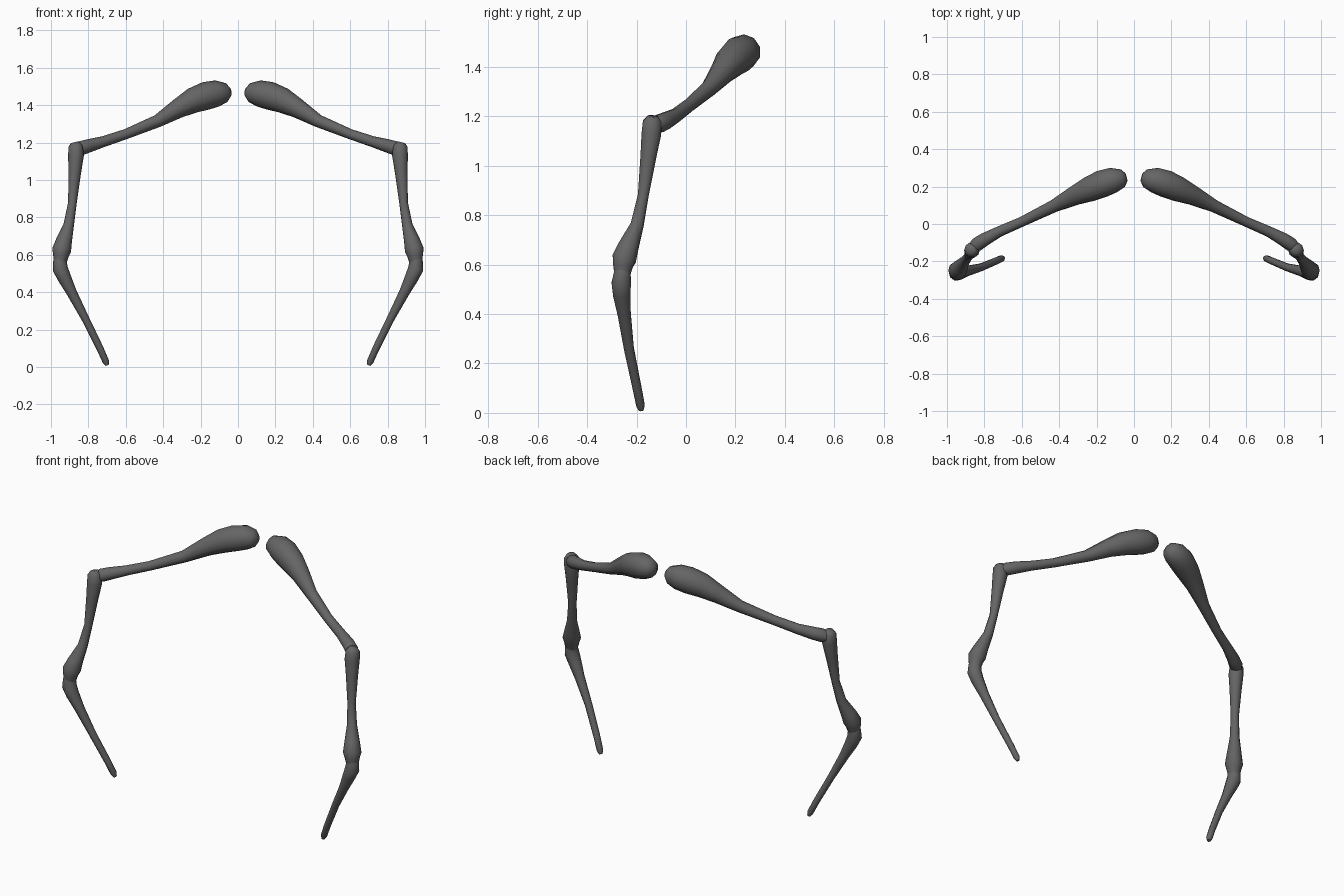
import bpy, bmesh, math
from mathutils import Vector

cube = bpy.data.objects.get("Cube")
if cube:
    bpy.data.objects.remove(cube)

grey = bpy.data.materials.new("dark grey")
grey.use_nodes = True
GREY = (0.13, 0.13, 0.13, 1)
grey.diffuse_color = GREY
grey.node_tree.nodes["Principled BSDF"].inputs["Base Color"].default_value = GREY
SIDES = 10


def limb(name, stations):
    """Sweep round sections (x, y, z, radius) along a path, mirrored in x."""
    pts = [Vector(s[:3]) for s in stations]
    bm = bmesh.new()
    rings = []
    for i, s in enumerate(stations):
        t = (pts[min(i + 1, len(pts) - 1)] - pts[max(i - 1, 0)]).normalized()
        u = t.cross(Vector((0, 1, 0))).normalized()
        v = t.cross(u)
        rings.append([bm.verts.new(pts[i] + s[3] * (u * math.cos(a) + v * math.sin(a)))
                      for a in (math.tau * k / SIDES for k in range(SIDES))])
    for a, b in zip(rings, rings[1:]):
        for k in range(SIDES):
            n = (k + 1) % SIDES
            bm.faces.new((a[k], a[n], b[n], b[k]))
    bm.faces.new(rings[0])
    bm.faces.new(rings[-1])
    bmesh.ops.recalc_face_normals(bm, faces=bm.faces)
    me = bpy.data.meshes.new(name)
    bm.to_mesh(me)
    bm.free()
    me.materials.append(grey)
    ob = bpy.data.objects.new(name, me)
    bpy.context.collection.objects.link(ob)
    ob.modifiers.new("mirror", 'MIRROR').use_mirror_merge = False
    bpy.ops.object.select_all(action='DESELECT')
    ob.select_set(True)
    bpy.context.view_layer.objects.active = ob
    bpy.ops.object.shade_smooth_by_angle(angle=math.radians(60))


# Upper segment: bulbous root thinning towards the knee
limb("upper_legs", [
    (0.04, 0.25, 1.468, 0.022), (0.06, 0.245, 1.467, 0.05),
    (0.11, 0.235, 1.463, 0.07), (0.17, 0.215, 1.45, 0.075),
    (0.24, 0.185, 1.425, 0.068), (0.32, 0.15, 1.382, 0.052),
    (0.43, 0.095, 1.315, 0.034), (0.60, 0.012, 1.245, 0.027),
    (0.72, -0.04, 1.205, 0.029), (0.80, -0.083, 1.182, 0.036),
    (0.84, -0.11, 1.17, 0.038), (0.87, -0.13, 1.16, 0.025)])

# Middle segment: knee down to the flared ankle joint
limb("middle_legs", [
    (0.873, -0.135, 1.2, 0.022), (0.868, -0.137, 1.18, 0.039),
    (0.866, -0.14, 1.13, 0.042), (0.873, -0.152, 1.04, 0.034),
    (0.885, -0.173, 0.88, 0.023), (0.905, -0.198, 0.76, 0.028),
    (0.93, -0.232, 0.675, 0.043), (0.943, -0.25, 0.625, 0.051),
    (0.947, -0.255, 0.595, 0.042), (0.95, -0.258, 0.56, 0.034)])

# Lower segment: ankle tapering to the foot tip
limb("lower_legs", [
    (0.949, -0.257, 0.59, 0.034), (0.952, -0.258, 0.565, 0.036),
    (0.95, -0.262, 0.525, 0.041), (0.93, -0.26, 0.48, 0.037),
    (0.89, -0.25, 0.40, 0.028), (0.817, -0.231, 0.26, 0.021),
    (0.738, -0.198, 0.10, 0.019), (0.707, -0.184, 0.03, 0.018),
    (0.70, -0.181, 0.01, 0.010)])
